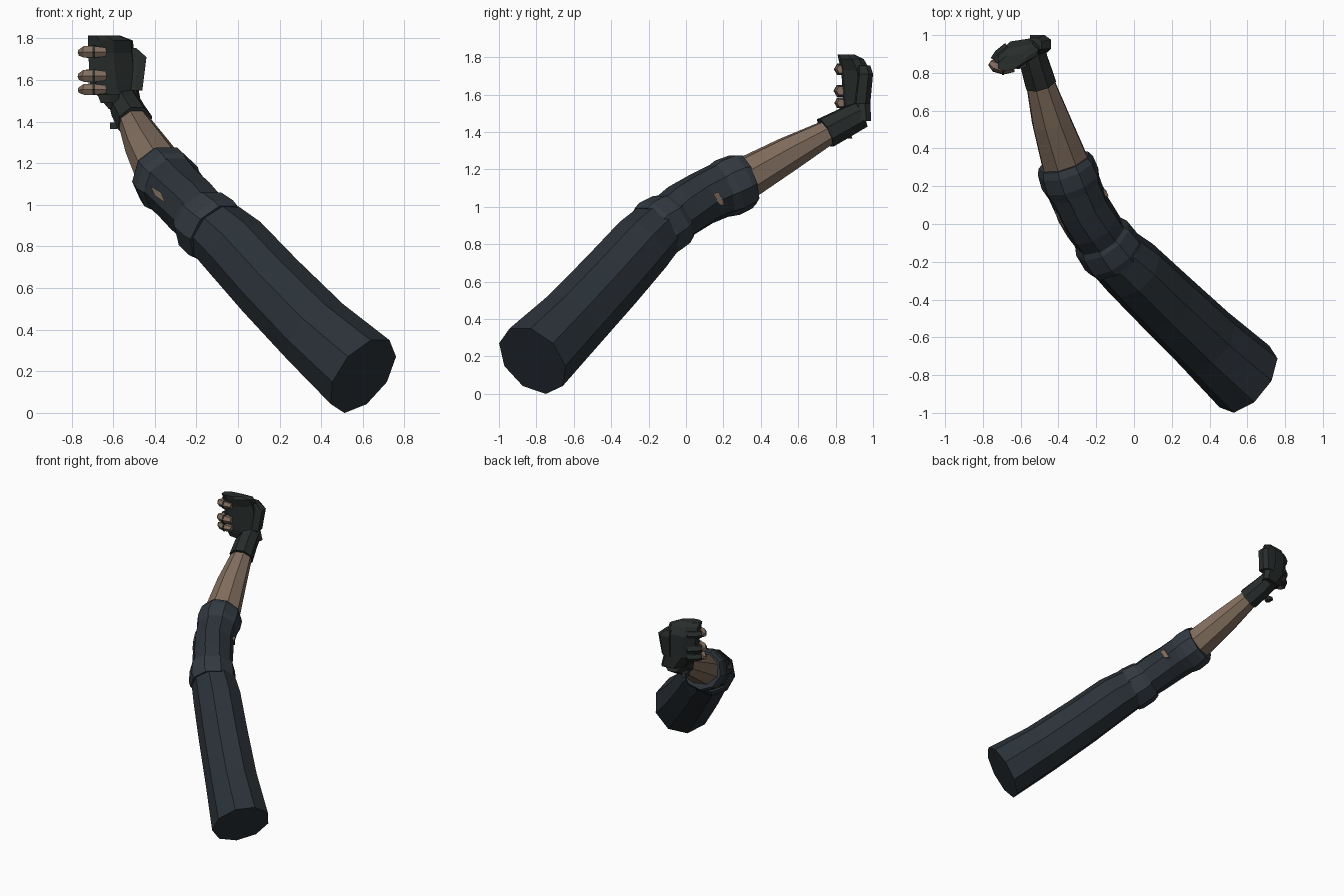
import bpy, bmesh
from math import sin, cos, pi
from mathutils import Vector
from mathutils.bvhtree import BVHTree

if "Cube" in bpy.data.objects:
    bpy.data.objects.remove(bpy.data.objects["Cube"])


def material(name, rgb):
    m = bpy.data.materials.new(name)
    m.diffuse_color = (*rgb, 1)
    m.use_nodes = True
    m.node_tree.nodes["Principled BSDF"].inputs["Base Color"].default_value = m.diffuse_color
    return m


CLOTH = material("cloth", (0.024, 0.032, 0.040))
BAND = material("band_cloth", (0.032, 0.041, 0.052))
GLOVE = material("glove_leather", (0.021, 0.026, 0.025))
SKIN = material("skin", (0.22, 0.155, 0.112))


def skin_rings(name, rings, mat):
    """Bridge a list of equal-length point rings and cap both ends."""
    bm = bmesh.new()
    loops = [[bm.verts.new(p) for p in r] for r in rings]
    n = len(loops[0])
    for a, b in zip(loops, loops[1:]):
        for i in range(n):
            j = (i + 1) % n
            bm.faces.new((a[i], a[j], b[j], b[i]))
    bm.faces.new(loops[0])
    bm.faces.new(loops[-1])
    bmesh.ops.recalc_face_normals(bm, faces=bm.faces)
    me = bpy.data.meshes.new(name)
    bm.to_mesh(me)
    bm.free()
    me.materials.append(mat)
    ob = bpy.data.objects.new(name, me)
    bpy.context.collection.objects.link(ob)
    return ob


def tube(name, path, mat, n=9, flat=1.0, start_dir=None):
    """Faceted tube through (x, y, z, radius) sections."""
    pts = [Vector(p[:3]) for p in path]
    rings = []
    for i, c in enumerate(pts):
        t = (pts[min(i + 1, len(pts) - 1)] - pts[max(i - 1, 0)]).normalized()
        if i == 0 and start_dir:
            t = Vector(start_dir).normalized()
        side = t.cross(Vector((0, 0, 1))).normalized()
        up = side.cross(t)
        r = path[i][3]
        ring = []
        for k in range(n):
            a = 2 * pi * (k + 0.5) / n
            ring.append(c + r * (sin(a) * side + flat * cos(a) * up))
        rings.append(ring)
    return skin_rings(name, rings, mat)


def block(name, outline, levels, mat):
    """Outline in unit square fitted to (z, x0, x1, y0, y1) levels."""
    return skin_rings(name, [[(x0 + u * (x1 - x0), y0 + v * (y1 - y0), z)
                              for u, v in outline]
                             for z, x0, x1, y0, y1 in levels], mat)


# upper sleeve
tube("upper_sleeve", [(0.60, -0.82, 0.18, 0.213), (0.385, -0.62, 0.375, 0.192),
                      (0.165, -0.41, 0.60, 0.183), (-0.005, -0.245, 0.785, 0.176),
                      (-0.09, -0.17, 0.86, 0.162), (-0.14, -0.12, 0.895, 0.145)],
     CLOTH, start_dir=(-0.66, 0.53, 0.53))
# band around the elbow
tube("elbow_band", [(-0.095, -0.18, 0.86, 0.163), (-0.115, -0.155, 0.878, 0.172),
                    (-0.165, -0.085, 0.92, 0.165), (-0.185, -0.055, 0.94, 0.146)], BAND)
# forearm sleeve and its rolled cuff
sleeve = tube("forearm_sleeve", [(-0.16, -0.09, 0.925, 0.142), (-0.215, -0.01, 0.985, 0.148),
                                 (-0.275, 0.09, 1.045, 0.145), (-0.325, 0.21, 1.10, 0.15)],
              CLOTH)
tube("sleeve_cuff", [(-0.315, 0.18, 1.083, 0.148), (-0.335, 0.23, 1.107, 0.162),
                     (-0.36, 0.30, 1.137, 0.157), (-0.37, 0.33, 1.148, 0.142)], BAND)
# bare forearm
tube("forearm", [(-0.35, 0.28, 1.13, 0.132), (-0.37, 0.34, 1.165, 0.130),
                 (-0.44, 0.55, 1.285, 0.108), (-0.50, 0.76, 1.40, 0.078)],
     SKIN, n=8, flat=0.88)

# tears in the sleeve, laid onto its surface
tree = BVHTree.FromPolygons([v.co for v in sleeve.data.vertices],
                            [p.vertices[:] for p in sleeve.data.polygons])
tears = [("front_tear", (0, 1, 0), [(-0.42, -2, 1.09), (-0.40, -2, 1.045),
                                    (-0.35, -2, 1.01), (-0.37, -2, 1.06)]),
         ("side_tear", (-1, 0, 0), [(2, 0.145, 1.07), (2, 0.175, 1.08),
                                    (2, 0.205, 1.01), (2, 0.18, 1.01)])]
for name, d, corners in tears:
    d = Vector(d)
    hits = [tree.ray_cast(Vector(c), d)[0] for c in corners]
    if all(h is not None for h in hits):
        skin_rings(name, [[h + d * s for h in hits] for s in (-0.018, 0.006)], SKIN)

# glove wrist
tube("glove_wrist", [(-0.495, 0.745, 1.395, 0.088), (-0.53, 0.86, 1.455, 0.082),
                     (-0.545, 0.935, 1.492, 0.076)], GLOVE, n=8)
# palm slab
PALM = [(0, .15), (0, .5), (.3, .88), (.85, 1), (1, .8), (.95, .55), (.55, .1), (.25, 0)]
block("glove_palm", PALM, [(1.46, -0.62, -0.46, 0.86, 0.99), (1.565, -0.71, -0.48, 0.84, 0.985),
                           (1.73, -0.72, -0.50, 0.83, 0.985), (1.79, -0.72, -0.505, 0.815, 0.95),
                           (1.815, -0.72, -0.57, 0.81, 0.90)],
      GLOVE)
# padded outer edge of the hand
BOX = [(0, .1), (0, 1), (.7, 1), (1, .7), (1, .1), (.6, 0)]
block("hand_pad", BOX, [(1.55, -0.55, -0.46, 0.90, 0.985), (1.71, -0.55, -0.44, 0.92, 1.0),
                        (1.755, -0.55, -0.49, 0.92, 0.985)], GLOVE)
# thumb base and wrist strap tab
block("thumb_base", BOX, [(1.49, -0.66, -0.58, 0.83, 0.92), (1.53, -0.675, -0.57, 0.82, 0.93)], GLOVE)
block("strap_tab", BOX, [(1.365, -0.615, -0.58, 0.83, 0.89), (1.395, -0.615, -0.56, 0.83, 0.88)], GLOVE)

# curled fingers: gloved knuckles with bare tips
for i, (z, r) in enumerate([(1.735, 0.032), (1.62, 0.034), (1.555, 0.03)]):
    tube(f"finger_{i + 1}", [(-0.635, 0.83, z, r * 0.75), (-0.69, 0.825, z, r),
                             (-0.735, 0.838, z, r), (-0.762, 0.855, z - 0.004, r * 0.5)],
         SKIN, n=6)
    tube(f"finger_ring_{i + 1}", [(-0.685, 0.825, z, r * 1.08), (-0.697, 0.826, z, r * 1.08)],
         GLOVE, n=6)
    tube(f"finger_glove_{i + 1}", [(-0.66, 0.93, z, r * 1.05), (-0.71, 0.89, z, r * 1.05),
                                   (-0.735, 0.86, z, r * 0.9)], GLOVE, n=6)
